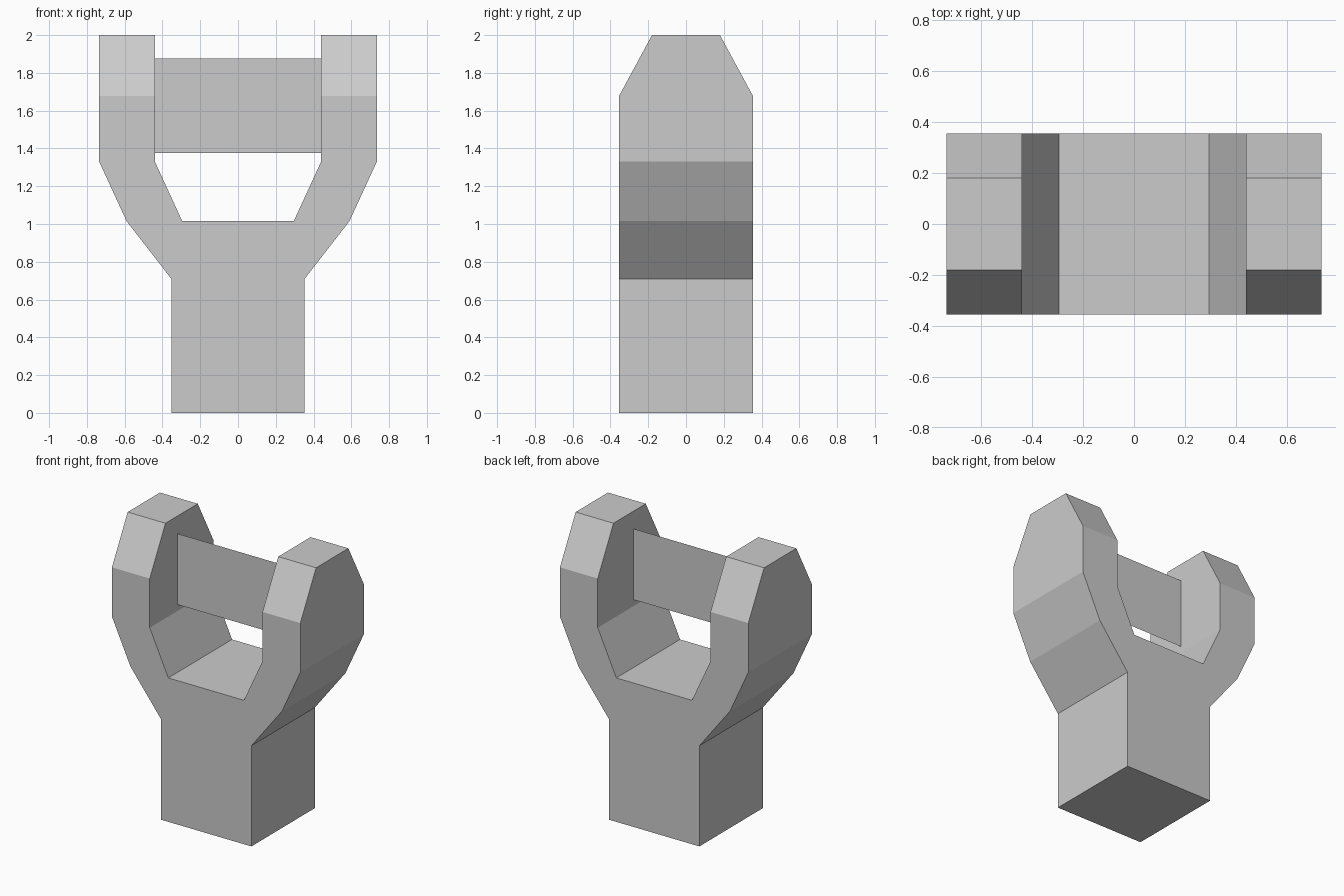
import bpy
import bmesh

if "Cube" in bpy.data.objects:
    bpy.data.objects.remove(bpy.data.objects["Cube"])

DEPTH = 0.355   # half depth of the body
TIP = 0.18      # half depth at the prong tops


def finish(bm, name):
    mesh = bpy.data.meshes.new(name)
    bm.to_mesh(mesh)
    bm.free()
    obj = bpy.data.objects.new(name, mesh)
    bpy.context.collection.objects.link(obj)
    return obj


# Forked post: mirrored half profile extruded front to back
half = [(0.353, 0), (0.353, 0.71), (0.59, 1.015), (0.735, 1.33),
        (0.735, 1.677), (0.44, 1.677), (0.44, 1.33), (0.295, 1.015)]
outline = half + [(-x, z) for x, z in reversed(half)]
bm = bmesh.new()
face = bm.faces.new([bm.verts.new((x, -DEPTH, z)) for x, z in outline])
ext = bmesh.ops.extrude_face_region(bm, geom=[face], use_keep_orig=True)
new_verts = [g for g in ext["geom"] if isinstance(g, bmesh.types.BMVert)]
bmesh.ops.translate(bm, verts=new_verts, vec=(0, 2 * DEPTH, 0))
bmesh.ops.recalc_face_normals(bm, faces=bm.faces[:])

# Tapered prong tips
tops = [f for f in bm.faces if all(v.co.z > 1.6 for v in f.verts)]
for f in bmesh.ops.extrude_discrete_faces(bm, faces=tops)["faces"]:
    for v in f.verts:
        v.co.z = 2.0
        v.co.y = TIP if v.co.y > 0 else -TIP
bmesh.ops.recalc_face_normals(bm, faces=bm.faces[:])
finish(bm, "forked_post")

# Thin sheet between the prongs
bm = bmesh.new()
bm.faces.new([bm.verts.new((x, -0.045, z)) for x, z in
              [(-0.44, 1.375), (0.44, 1.375), (0.44, 1.875), (-0.44, 1.875)]])
finish(bm, "cross_panel")
